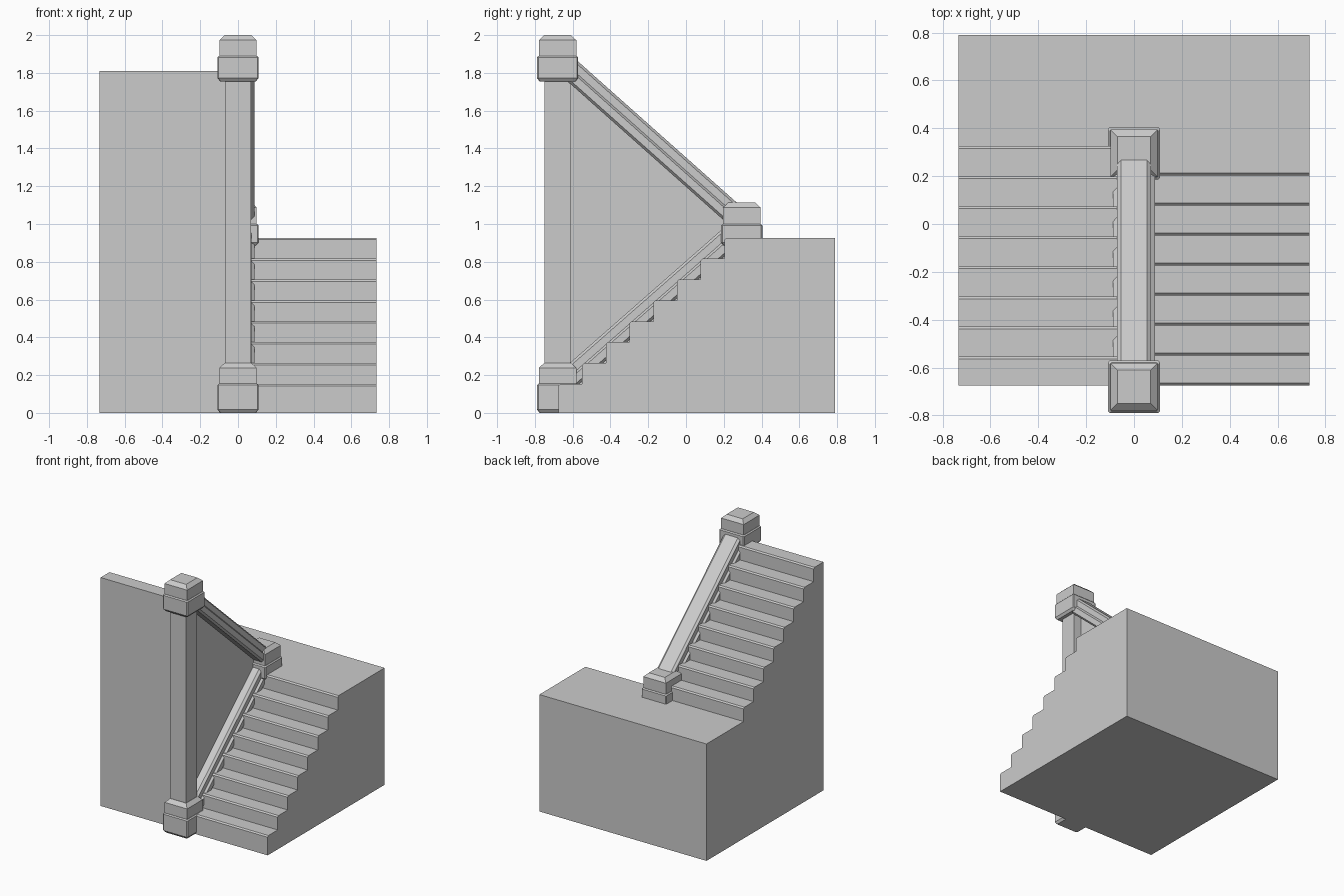
import bpy
import bmesh

cube = bpy.data.objects.get("Cube")
if cube:
    bpy.data.objects.remove(cube, do_unlink=True)

stone = bpy.data.materials.new("light grey stone")
stone.use_nodes = True
colour = (0.6, 0.6, 0.6, 1)
stone.diffuse_color = colour
stone.node_tree.nodes["Principled BSDF"].inputs["Base Color"].default_value = colour


def loft(name, rings):
    """Join matching rings of points into a closed solid."""
    bm = bmesh.new()
    loops = [[bm.verts.new(p) for p in ring] for ring in rings]
    for a, b in zip(loops, loops[1:]):
        for i in range(len(a)):
            j = (i + 1) % len(a)
            bm.faces.new((a[i], a[j], b[j], b[i]))
    bm.faces.new(loops[0])
    bm.faces.new(loops[-1])
    bmesh.ops.recalc_face_normals(bm, faces=bm.faces)
    mesh = bpy.data.meshes.new(name)
    bm.to_mesh(mesh)
    bm.free()
    mesh.materials.append(stone)
    obj = bpy.data.objects.new(name, mesh)
    bpy.context.collection.objects.link(obj)
    return obj


def square(y, half, z, cut=0.0):
    """Square ring about (0, y), with optionally clipped corners."""
    c = half - cut
    if not cut:
        return [(-c, y - c, z), (c, y - c, z), (c, y + c, z), (-c, y + c, z)]
    return [(px, y + py, z) for px, py in (
        (-c, -half), (c, -half), (half, -c), (half, c),
        (c, half), (-c, half), (-half, c), (-half, -c))]


STEPS, RISE, RUN, NOSE = 8, 0.1105, 0.1255, 0.01
FRONT, BACK, SIDE, LANDING = -0.675, 0.79, 0.733, 0.927


def stair_profile(y, z, direction):
    """Treads with chamfered nosings, climbing along +y or -y."""
    points = []
    for k in range(STEPS):
        riser = y + direction * RUN * k
        top = z + RISE * k
        if k:
            points.append((riser, top - RISE))
        points += [(riser, top - NOSE), (riser + direction * NOSE, top)]
    return points


def extrude_x(name, outline, x0, x1):
    return loft(name, [[(x, y, z) for y, z in outline] for x in (x0, x1)])


# Lower flight and its half of the landing
lower = stair_profile(FRONT, LANDING - RISE * (STEPS - 1), 1)
extrude_x("lower_stairs", [(FRONT, 0)] + lower + [(BACK, LANDING), (BACK, 0)], 0, SIDE)

# Upper flight and its half of the landing
upper = stair_profile(0.325, LANDING + RISE, -1)
top_z = LANDING + RISE * STEPS
extrude_x("upper_stairs", [(BACK, 0), (BACK, LANDING), (0.325, LANDING)] + upper
          + [(FRONT, top_z), (FRONT, 0)], -SIDE, 0)

# Posts: a clipped base block with a hipped cap block
FRONT_POST, LANDING_POST = -0.68, 0.295
for name, y, z0, z1, z2 in (
        ("lower_post", FRONT_POST, 0.0, 0.155, 0.265),
        ("landing_post", LANDING_POST, 0.885, 1.0, 1.115),
        ("upper_post", FRONT_POST, 1.755, 1.89, 2.0)):
    loft(name + "_base", [square(y, 0.095, z0, 0.007), square(y, 0.109, z0 + 0.018, 0.007),
                          square(y, 0.109, z1 - 0.008, 0.007), square(y, 0.101, z1, 0.007)])
    loft(name + "_cap", [square(y, 0.099, z1 - 0.01), square(y, 0.099, z2 - 0.027),
                         square(y, 0.07, z2)])

# Tall column joining the two front posts
loft("column", [square(FRONT_POST, 0.068, 0.2), square(FRONT_POST, 0.068, 1.8)])

# Moulded rails following each flight
half_profile = [(0.055, 0), (0.072, -0.018), (0.072, -0.07),
                (0.088, -0.085), (0.088, -0.137), (0.07, -0.155)]
rail_profile = half_profile + [(-x, z) for x, z in reversed(half_profile)]
for name, z_front, z_back in (("lower_rail", 0.207, 1.063), ("upper_rail", 1.957, 1.09)):
    loft(name, [[(x, y, z + dz) for x, dz in rail_profile]
                for y, z in ((FRONT_POST, z_front), (LANDING_POST, z_back))])
